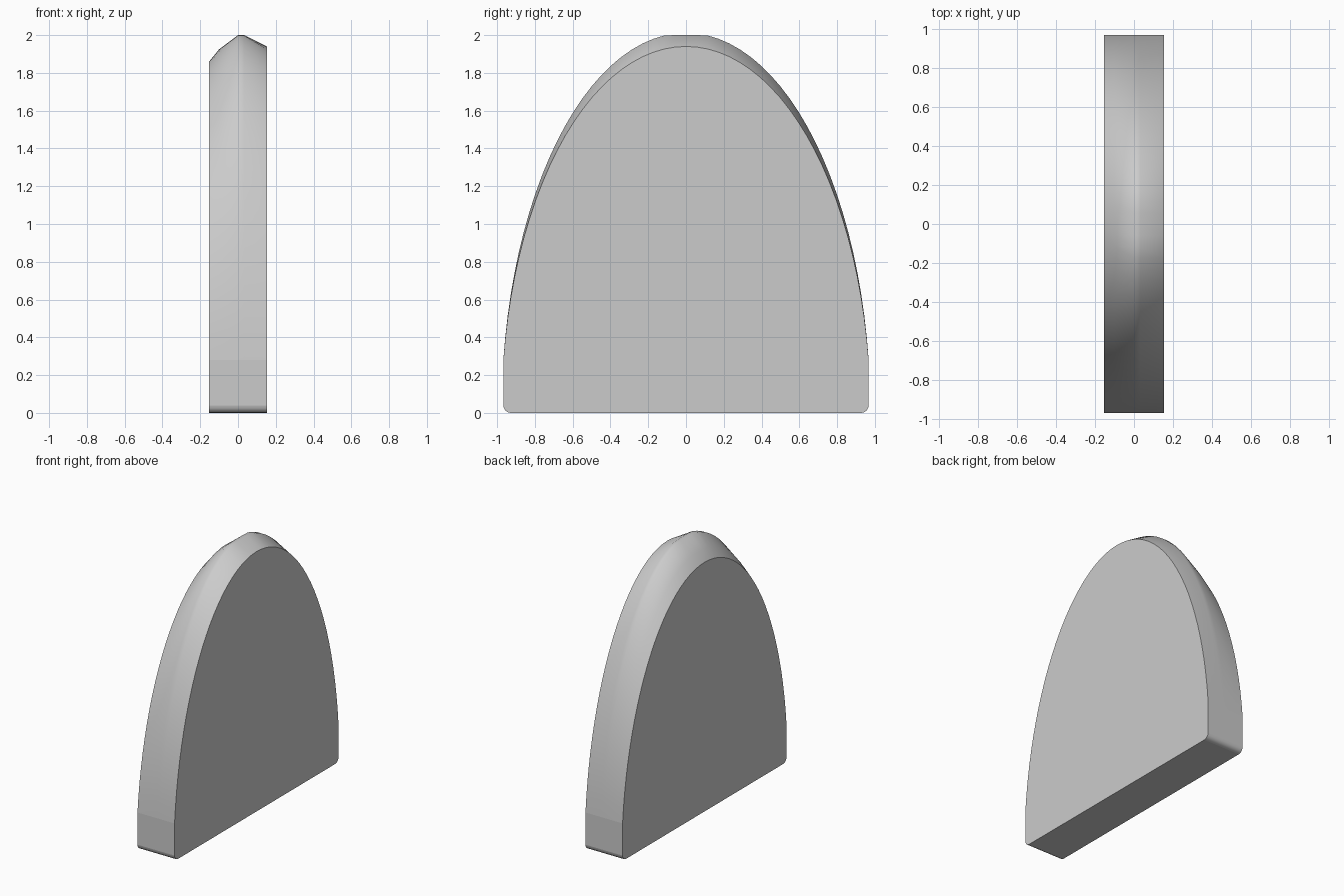
import bpy, bmesh, math

cube = bpy.data.objects.get("Cube")
if cube:
    bpy.data.objects.remove(cube, do_unlink=True)

mat = bpy.data.materials.new("light grey")
mat.use_nodes = True
grey = (0.6, 0.6, 0.6, 1)
mat.diffuse_color = grey
mat.node_tree.nodes["Principled BSDF"].inputs["Base Color"].default_value = grey

HALF_WIDTH, SHOULDER, RADIUS, HEIGHT = 0.967, 0.28, 0.04, 2.0
ARCH_STEPS, CORNER_STEPS = 48, 4


def outline(top):
    """Arch of the given height over a straight foot with rounded corners, as (y, z)."""
    a = HALF_WIDTH / math.sqrt(1 - (SHOULDER / top) ** 2)
    start = math.asin(SHOULDER / top)
    pts = []
    for i in range(ARCH_STEPS + 1):
        t = start + (math.pi - 2 * start) * i / ARCH_STEPS
        pts.append((a * math.cos(t), min(top * math.sin(t), HEIGHT)))
    for side in (-1, 1):
        arc = []
        for i in range(CORNER_STEPS + 1):
            t = math.pi / 2 * i / CORNER_STEPS
            arc.append((side * (HALF_WIDTH - RADIUS + RADIUS * math.cos(t)),
                        RADIUS - RADIUS * math.sin(t)))
        pts += arc if side < 0 else arc[::-1]
    return pts


# Cross-sections through the thickness: (x, arch height)
sections = [(-0.153, 1.86), (-0.10, 1.925), (0.0, 2.012), (0.032, 2.012), (0.153, 1.94)]

bm = bmesh.new()
rings = [[bm.verts.new((x, y, z)) for y, z in outline(top)] for x, top in sections]
n = len(rings[0])

# Rim: smooth over the arch and corners, flat along the foot
flat = {ARCH_STEPS, ARCH_STEPS + CORNER_STEPS + 1, n - 1}
for r0, r1 in zip(rings, rings[1:]):
    for i in range(n):
        j = (i + 1) % n
        face = bm.faces.new((r0[i], r0[j], r1[j], r1[i]))
        face.smooth = i not in flat

# Flat side faces with crisp borders
for ring in (rings[0], rings[-1]):
    cap = bm.faces.new(ring)
    for edge in cap.edges:
        edge.smooth = False

bmesh.ops.recalc_face_normals(bm, faces=bm.faces)
mesh = bpy.data.meshes.new("arched_slab")
bm.to_mesh(mesh)
bm.free()
mesh.materials.append(mat)
slab = bpy.data.objects.new("arched_slab", mesh)
bpy.context.collection.objects.link(slab)
